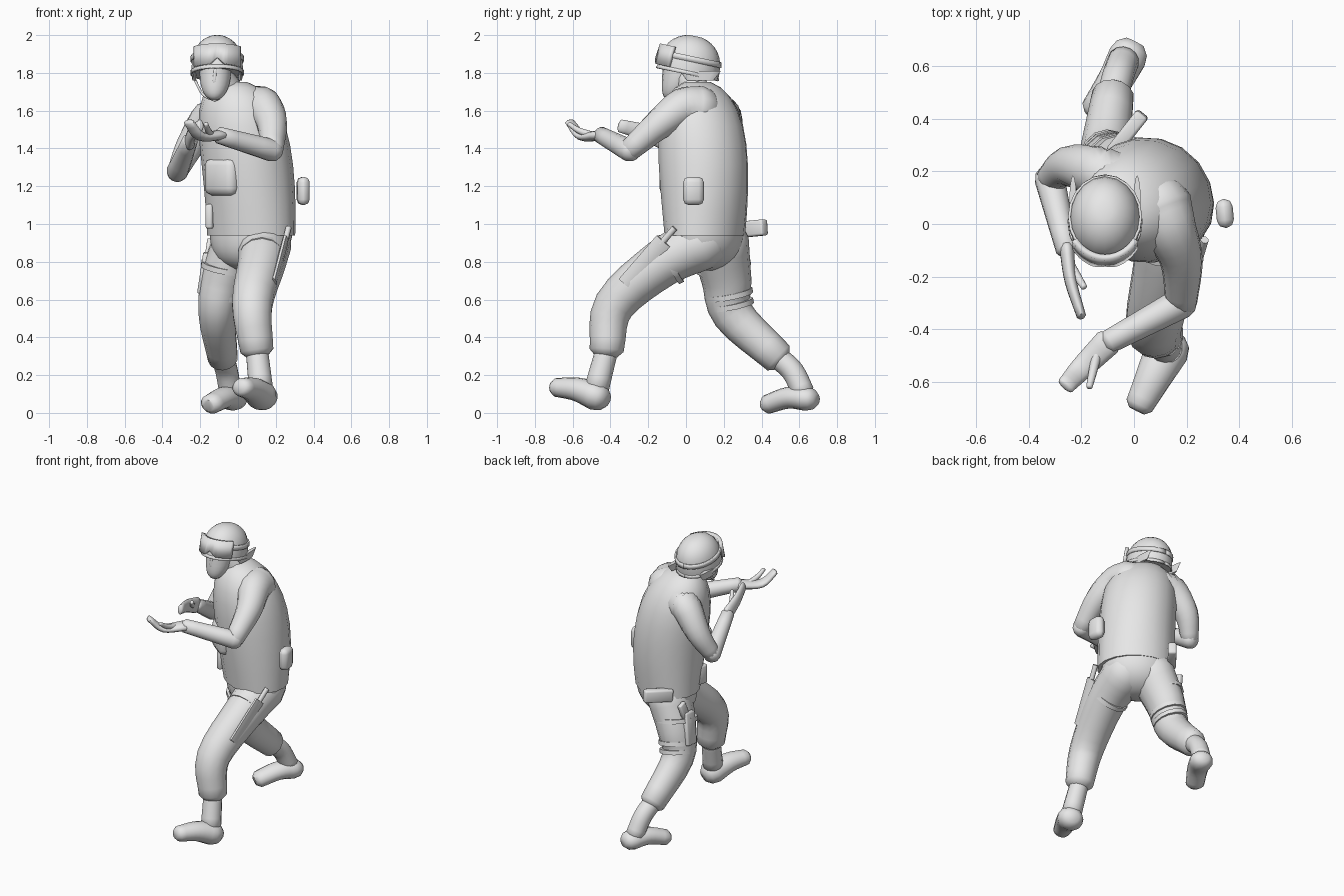
import bpy, bmesh, math
from mathutils import Vector, Matrix

cube = bpy.data.objects.get("Cube")
if cube:
    bpy.data.objects.remove(cube, do_unlink=True)

grey = bpy.data.materials.new("plain grey")
grey.use_nodes = True
grey.diffuse_color = (.8, .8, .8, 1)
grey.node_tree.nodes["Principled BSDF"].inputs["Base Color"].default_value = grey.diffuse_color

X, Z = Vector((1, 0, 0)), Vector((0, 0, 1))


def finish(name, bm):
    """Turn a bmesh into a grey object with smooth shading and sharp edges."""
    bmesh.ops.recalc_face_normals(bm, faces=bm.faces)
    mesh = bpy.data.meshes.new(name)
    bm.to_mesh(mesh)
    bm.free()
    obj = bpy.data.objects.new(name, mesh)
    bpy.context.collection.objects.link(obj)
    mesh.materials.append(grey)
    bpy.ops.object.select_all(action="DESELECT")
    obj.select_set(True)
    bpy.context.view_layer.objects.active = obj
    bpy.ops.object.shade_smooth_by_angle(angle=math.radians(50))
    return obj


def loft(name, centres, radii, ref=X, axis=None, sides=14):
    """Join elliptical rings along a path; the first radius lies along ref."""
    bm = bmesh.new()
    rings = []
    last = len(centres) - 1
    for i, (centre, (wide, deep)) in enumerate(zip(centres, radii)):
        along = (axis or centres[min(i + 1, last)] - centres[max(i - 1, 0)]).normalized()
        u = (ref - along * ref.dot(along)).normalized()
        v = along.cross(u)
        angles = [math.tau * (k + .5) / sides for k in range(sides)]
        rings.append([bm.verts.new(centre + u * math.cos(a) * wide + v * math.sin(a) * deep)
                      for a in angles])
    for low, high in zip(rings, rings[1:]):
        for k in range(sides):
            n = (k + 1) % sides
            bm.faces.new((low[k], low[n], high[n], high[k]))
    bm.faces.new(rings[0])
    bm.faces.new(rings[-1])
    return finish(name, bm)


def spline(points, steps=4):
    """Smooth path through the given joints."""
    padded = [points[0] * 2 - points[1], *points, points[-1] * 2 - points[-2]]
    path = []
    for a, b, c, d in zip(padded, padded[1:], padded[2:], padded[3:]):
        for k in range(steps):
            t = k / steps
            path.append(b + (c - a + (a * 2 - b * 5 + c * 4 - d + ((b - c) * 3 + d - a) * t) * t) * t / 2)
    return path + [points[-1]]


def limb(name, points, thick, thin, flat=1, ref=X):
    """Tapering tube through joints, with a rounded head and a softened tail."""
    path = spline(points)
    last = len(path) - 1
    sizes = [thick + (thin - thick) * i / last for i in range(last + 1)]
    back = (path[0] - path[1]).normalized() * thick
    tail = path[-1] + (path[-1] - path[-2]).normalized() * thin * .4
    path = [path[0] + back * .85, path[0] + back * .5, *path, tail]
    sizes = [thick * .5, thick * .87, *sizes, thin * .6]
    return loft(name, path, [(r, r * flat) for r in sizes], ref)


def dome(name, base, tip, width, depth, power, ref=X, belly=0):
    """Upright or hanging shell whose rings close in towards the tip."""
    centres, radii = [], []
    for k in range(10):
        t = math.sin(k / 9 * 1.4)
        centre = base.lerp(tip, t * t)
        centre.z = base.z + (tip.z - base.z) * t
        close = math.sqrt(1 - t ** power)
        centres.append(centre)
        radii.append((width * close, depth * close * (1 + belly * math.sin(math.pi * t))))
    return loft(name, centres, radii, ref, Z, 18)


def strap(name, centre, along, radius):
    half = along.normalized() * .014
    loft(name, [centre - half, centre + half], [(radius, radius * 1.1)] * 2)


def box(name, loc, size, rot=(0, 0, 0), bevel=.012):
    bm = bmesh.new()
    bmesh.ops.create_cube(bm, size=1, matrix=Matrix.Diagonal((*size, 1)))
    bmesh.ops.bevel(bm, geom=bm.edges[:], offset=bevel, segments=2, affect="EDGES", profile=.5)
    obj = finish(name, bm)
    obj.location, obj.rotation_euler = loc, rot


def band(name, grow, low, high, sweep, thick, notch=0):
    """Strip around the helmet, centred on the front, with an optional notch."""
    bm = bmesh.new()
    steps, pairs = 20, []
    for k in range(steps + 1):
        a = sweep * (k / steps - .5)
        lift = notch * max(0, 1 - abs(k - steps / 2) / 3)
        x, y = math.sin(a) * .14 * grow, -math.cos(a) * .17 * grow
        pairs.append([bm.verts.new((x, y, low + lift)), bm.verts.new((x, y * .95, high))])
    for (a, b), (c, d) in zip(pairs, pairs[1:]):
        bm.faces.new((a, c, d, b))
    obj = finish(name, bm)
    mod = obj.modifiers.new("thickness", "SOLIDIFY")
    mod.thickness, mod.offset = thick, 0
    return obj


def hand(side, wrist, palm, tip, thumb, ref):
    """Cupped hand with a raised thumb."""
    limb(side + "_hand", [wrist, palm, tip], .028, .018, 1.9, ref)
    root = wrist.lerp(palm, .4)
    limb(side + "_thumb", [root, root.lerp(thumb, .6) - Z * .01, thumb], .02, .012)


# Torso, turned towards the right shoulder
turn = math.radians(-32)
across = Vector((math.cos(turn), math.sin(turn), 0))
dome("vest", Vector((.07, .1, .94)), Vector((-.03, .06, 1.765)), .245, .2, 7, across, .18)
dome("pelvis", Vector((.07, .11, 1)), Vector((.05, .1, .75)), .23, .19, 3, across)
box("chest_pouch", (-.085, -.06, 1.25), (.2, .09, .2), (0, 0, turn - .1), .04)

# Head and helmet
limb("neck", [Vector((-.05, .05, 1.7)), Vector((-.11, 0, 1.8))], .08, .07)
face = Vector((-.12, -.03, 1.85))
chin = Vector((-.125, -.08, 1.655))
dome("head", face, chin, .085, .09, 3)
limb("nose", [chin + Vector((0, -.035, .1)), face - Vector((0, .085, .03))], .013, .009)
box("mouth", chin + Vector((0, -.03, .055)), (.045, .016, .014), bevel=.005)
crown = Vector((-.11, .02, 1.85))
tilt = Matrix.Translation(crown) @ Matrix.Rotation(math.radians(-12), 4, "X")
headgear = [dome("helmet", Z * -.055, Z * .15, .138, .165, 2.8),
            band("helmet_rim", .99, -.06, -.04, math.tau, .008),
            band("goggle_strap", .97, .01, .04, math.tau, .01),
            band("goggles", 1.02, -.04, .07, 1.9, .024, .035)]
for part in headgear:
    part.matrix_world = tilt
for side in (-1, 1):
    ear = crown + Vector((side * .122, .055, -.04))
    loft("ear_flap", [ear - Z * .05, ear], [(.01, .07), (.014, .11)], axis=Z)
    limb("chin_strap", [ear - Z * .04, chin + Vector((side * .06, .04, .03)), chin], .007, .007)

# Left arm, reaching forward and across
elbow, wrist = Vector((.18, -.3, 1.39)), Vector((-.1, -.45, 1.47))
limb("left_upper_arm", [Vector((.1, .06, 1.61)), Vector((.135, -.02, 1.615)),
                        Vector((.18, -.14, 1.53)), elbow], .125, .06, ref=Z)
limb("left_forearm", [elbow, wrist], .06, .045, ref=Z)
hand("left", wrist, Vector((-.2, -.55, 1.465)), Vector((-.26, -.615, 1.54)),
     Vector((-.17, -.62, 1.53)), Z)

# Right arm, folded beside the chest
elbow, wrist = Vector((-.32, .17, 1.28)), Vector((-.255, -.1, 1.44))
limb("right_upper_arm", [Vector((-.07, .16, 1.57)), Vector((-.15, .2, 1.56)),
                         Vector((-.25, .22, 1.42)), elbow], .12, .055)
limb("right_forearm", [elbow, wrist], .058, .042)
hand("right", wrist, Vector((-.24, -.22, 1.485)), Vector((-.2, -.35, 1.52)),
     Vector((-.19, -.24, 1.53)), X)

# Left leg, stepping forward on the heel
hip, thigh = Vector((.14, .08, .9)), Vector((.125, -.13, .79))
knee, cuff = Vector((.075, -.38, .57)), Vector((.1, -.42, .33))
limb("left_trouser_leg", [hip, thigh, knee, cuff], .145, .09)
limb("left_boot_shaft", [cuff, Vector((.12, -.47, .14))], .06, .065)
limb("left_boot", [Vector((.125, -.48, .09)), Vector((.075, -.58, .125)), Vector((.02, -.69, .135))],
     .085, .055, .9)

# Sheath with handle and strap on the left thigh
strap("sheath_strap", thigh.lerp(hip, .2), hip - thigh, .127)
tip, top = Vector((.19, -.32, .68)), Vector((.25, -.12, .91))
for name, low, high, wide in (("sheath", 0, 1, .05), ("knife_handle", .9, 1.3, .018)):
    loft(name, [tip + (top - tip) * f for f in (low, high)], [(wide, .016)] * 2,
         Vector((0, 1, -1)), sides=8)

# Right leg, pushing off behind
hip, thigh = Vector((0, .18, .9)), Vector((-.08, .215, .7))
knee, cuff = Vector((-.11, .25, .52)), Vector((-.08, .49, .29))
limb("right_trouser_leg", [hip, thigh, knee, cuff], .14, .08, 1.1)
limb("right_boot_shaft", [cuff, Vector((-.06, .565, .22)), Vector((-.04, .62, .11))], .06, .06)
limb("right_boot", [Vector((-.025, .635, .075)), Vector((-.075, .54, .08)), Vector((-.145, .43, .045))],
     .075, .06, .85)

# Holster and straps on the right thigh
for drop in (-.4, .4, .7):
    strap("thigh_strap", thigh + (knee - thigh) * drop, knee - thigh, .123 - drop * .02)
box("holster", (-.178, .22, .74), (.045, .1, .22), (.1, .15, 0))
box("pistol_grip", (-.155, .25, .87), (.03, .06, .1), (-.3, .15, 0), .008)

# Belt equipment
box("hip_pouch", (.345, .04, 1.175), (.065, .11, .15), (0, 0, .1), .03)
box("rear_pouch", (-.025, .345, .975), (.19, .055, .085), (0, -.08, .9))
box("front_pouch", (-.145, .04, 1.04), (.04, .08, .13), (0, 0, -.3))
